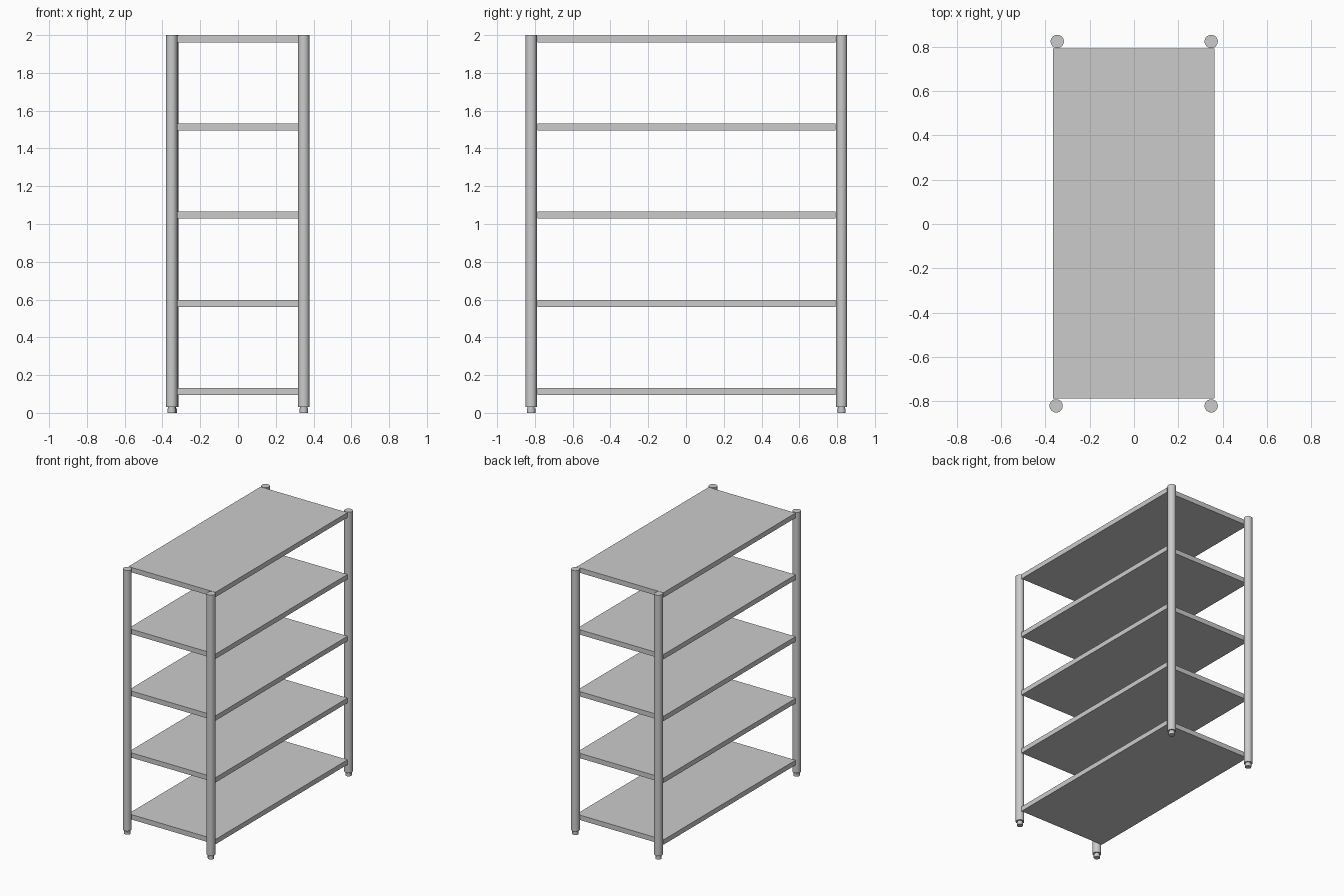
import bpy
import bmesh

if "Cube" in bpy.data.objects:
    bpy.data.objects.remove(bpy.data.objects["Cube"])

SIDES = 24


def turned(name, profile, loc):
    """Round part made from (radius, z) rings, capped at both ends."""
    bm = bmesh.new()
    from math import cos, sin, tau
    rings = [[bm.verts.new((r * cos(tau * i / SIDES), r * sin(tau * i / SIDES), z))
              for i in range(SIDES)] for r, z in profile]
    for a, b in zip(rings, rings[1:]):
        for i in range(SIDES):
            j = (i + 1) % SIDES
            bm.faces.new((a[i], a[j], b[j], b[i]))
    bm.faces.new(rings[0][::-1])
    bm.faces.new(rings[-1])
    mesh = bpy.data.meshes.new(name)
    bm.to_mesh(mesh)
    bm.free()
    ob = bpy.data.objects.new(name, mesh)
    bpy.context.collection.objects.link(ob)
    ob.location = loc
    bpy.ops.object.select_all(action='DESELECT')
    ob.select_set(True)
    bpy.context.view_layer.objects.active = ob
    bpy.ops.object.shade_smooth_by_angle()
    return ob


def box(name, lo, hi):
    bpy.ops.mesh.primitive_cube_add(
        size=1, location=[(a + b) / 2 for a, b in zip(lo, hi)])
    ob = bpy.context.object
    ob.name = name
    ob.scale = [b - a for a, b in zip(lo, hi)]
    bpy.ops.object.transform_apply(location=False, rotation=False, scale=True)
    return ob


# Four round posts with small levelling feet
corners = {
    "front_left": (-0.351, -0.82),
    "front_right": (0.348, -0.82),
    "back_left": (-0.346, 0.823),
    "back_right": (0.348, 0.823),
}
for corner, (x, y) in corners.items():
    turned(corner + "_post", [(0.03, 0.03), (0.03, 2.0)], (x, y, 0))
    turned(corner + "_foot",
           [(0.022, 0), (0.022, 0.022), (0.019, 0.022), (0.019, 0.032)], (x, y, 0))

# Five evenly spaced solid shelves
for i in range(5):
    top = 0.132 + i * 0.4668
    box(f"shelf_{i + 1}", (-0.366, -0.786, top - 0.037), (0.362, 0.791, top))
